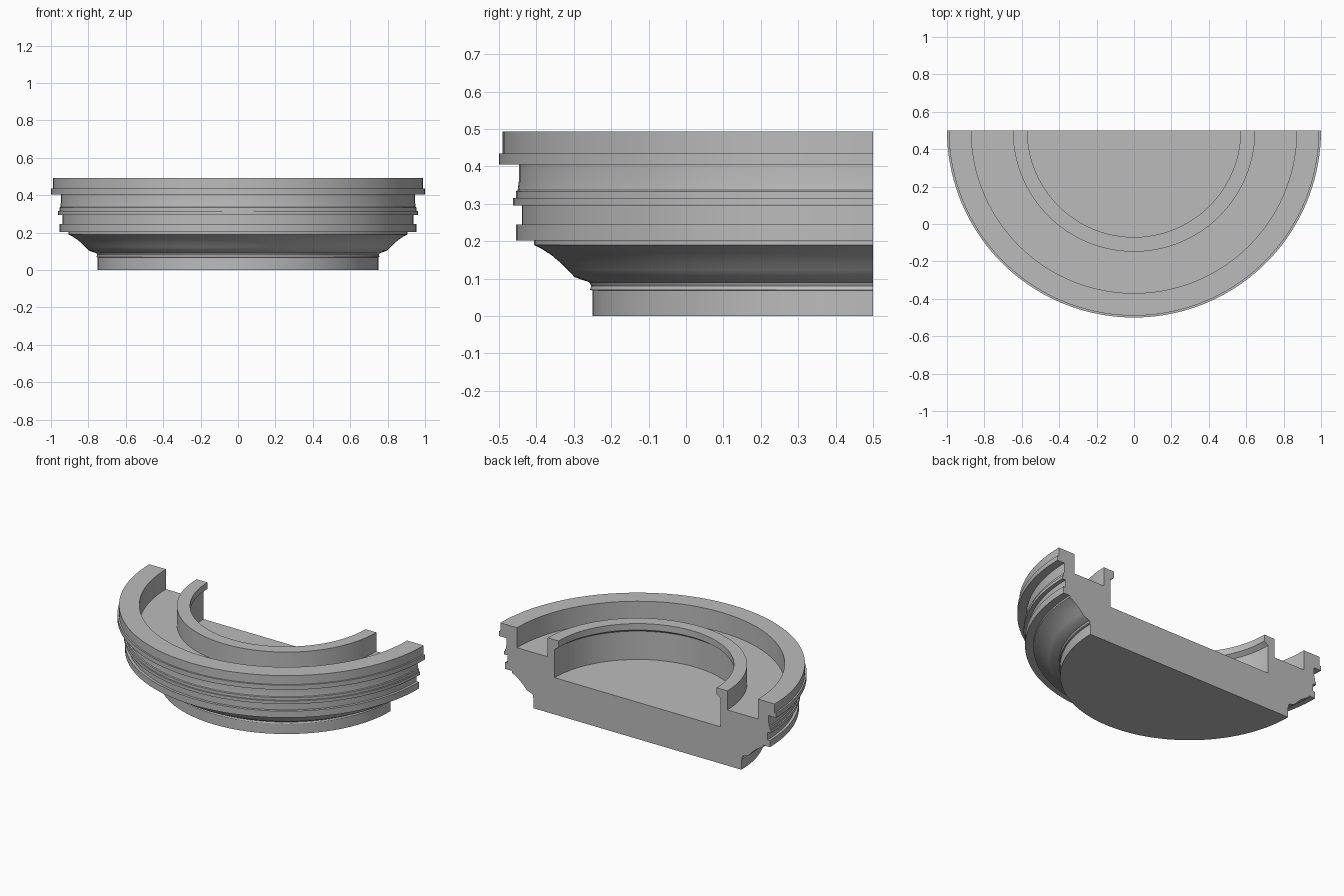
import bpy, bmesh
from math import pi, radians
from mathutils import Vector

if "Cube" in bpy.data.objects:
    bpy.data.objects.remove(bpy.data.objects["Cube"], do_unlink=True)

AXIS = Vector((0, 0.5, 0))
SEGMENTS = 72

grey = bpy.data.materials.new("plain grey")
grey.use_nodes = True
colour = (0.5, 0.5, 0.5, 1)
grey.diffuse_color = colour
grey.node_tree.nodes["Principled BSDF"].inputs["Base Color"].default_value = colour

# Cross-section as (radius, height), from the base centre round to the well floor
foot = [(0, 0), (0.75, 0), (0.75, 0.068), (0.757, 0.07), (0.753, 0.08), (0.758, 0.09), (0.798, 0.104)]
cove = [(0.815, 0.122), (0.835, 0.142), (0.86, 0.163), (0.885, 0.179), (0.907, 0.19), (0.907, 0.202)]
ribs = [(0.955, 0.202), (0.955, 0.245), (0.938, 0.245), (0.938, 0.295),
        (0.963, 0.295), (0.963, 0.315), (0.955, 0.315), (0.955, 0.333),
        (0.95, 0.337), (0.947, 0.36), (0.947, 0.405)]
rim = [(1, 0.405), (1, 0.435), (0.99, 0.435), (0.99, 0.493), (0.87, 0.493)]
channel = [(0.87, 0.363), (0.648, 0.363)]
inner_ring = [(0.648, 0.487), (0.57, 0.487), (0.57, 0.445), (0.598, 0.425)]
well = [(0.598, 0.24), (0, 0.24)]
profile = foot + cove + ribs + rim + channel + inner_ring + well

# Sweep the section half a turn, from the left end round the front to the right
bm = bmesh.new()
verts = [bm.verts.new(AXIS + Vector((r, 0, z))) for r, z in profile]
edges = [bm.edges.new(pair) for pair in zip(verts, verts[1:])]
bmesh.ops.spin(bm, geom=verts + edges, cent=AXIS, axis=(0, 0, 1),
               angle=-pi, steps=SEGMENTS)
bmesh.ops.remove_doubles(bm, verts=bm.verts, dist=0.0005)

# Close the flat cut face at the back
bmesh.ops.holes_fill(bm, edges=[e for e in bm.edges if e.is_boundary], sides=0)
bmesh.ops.recalc_face_normals(bm, faces=bm.faces)

mesh = bpy.data.meshes.new("half_ring_body")
bm.to_mesh(mesh)
bm.free()
mesh.materials.append(grey)
body = bpy.data.objects.new("half_ring_body", mesh)
bpy.context.collection.objects.link(body)

# Smooth round the turn, sharp at the steps
bpy.ops.object.select_all(action="DESELECT")
body.select_set(True)
bpy.context.view_layer.objects.active = body
bpy.ops.object.shade_smooth_by_angle(angle=radians(30))
